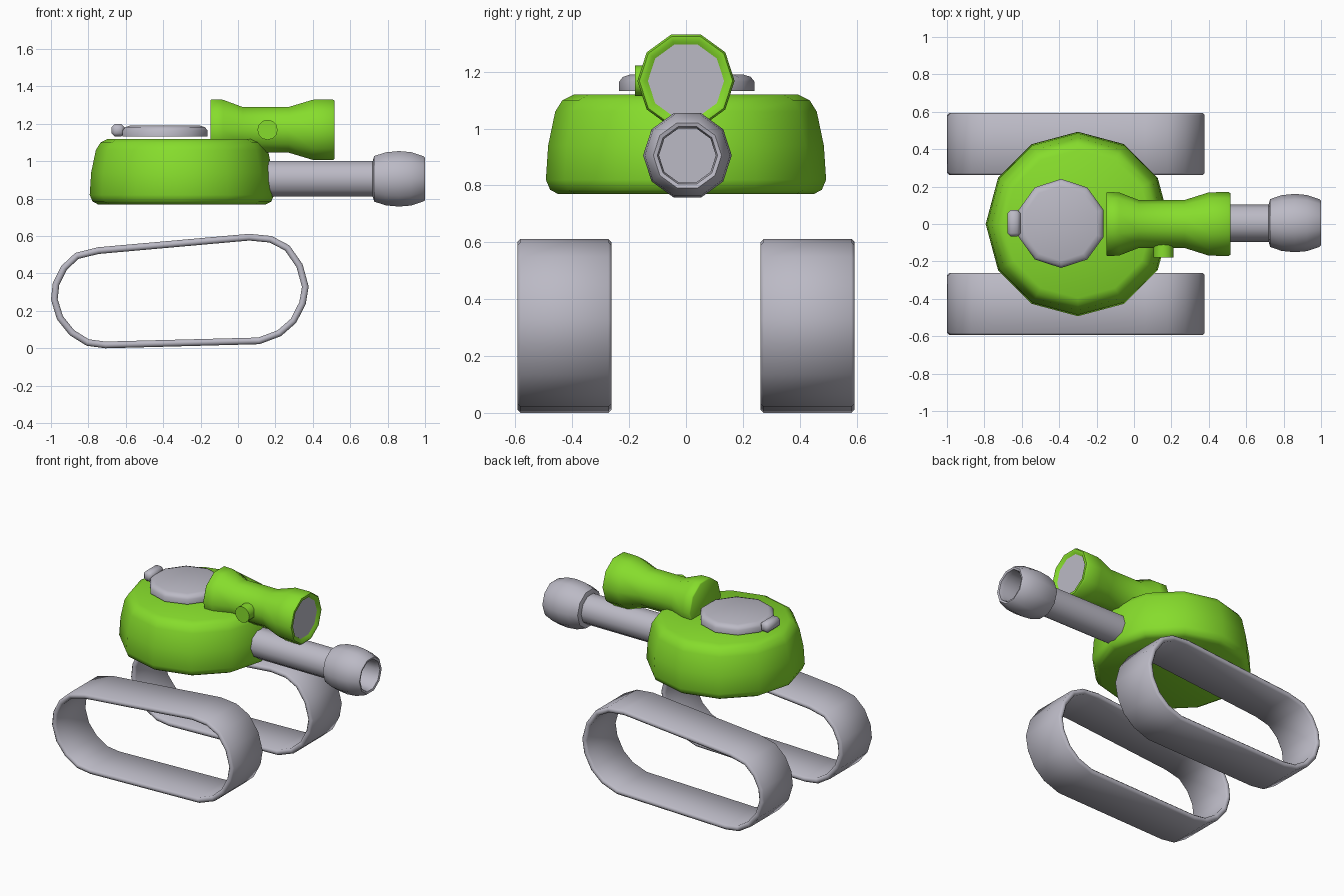
import bpy, bmesh
from math import sin, cos, pi, radians
from mathutils import Vector

cube = bpy.data.objects.get("Cube")
if cube:
    bpy.data.objects.remove(cube, do_unlink=True)


def material(name, rgb):
    mat = bpy.data.materials.new(name)
    mat.use_nodes = True
    mat.diffuse_color = (*rgb, 1)
    mat.node_tree.nodes["Principled BSDF"].inputs["Base Color"].default_value = (*rgb, 1)
    return mat


green = material("bright green", (0.24, 0.72, 0.025))
grey = material("cool grey", (0.50, 0.49, 0.56))


def finish(name, bm, mat, angle=55):
    bmesh.ops.recalc_face_normals(bm, faces=bm.faces)
    mesh = bpy.data.meshes.new(name)
    bm.to_mesh(mesh)
    bm.free()
    mesh.materials.append(mat)
    obj = bpy.data.objects.new(name, mesh)
    bpy.context.collection.objects.link(obj)
    bpy.ops.object.select_all(action='DESELECT')
    obj.select_set(True)
    bpy.context.view_layer.objects.active = obj
    bpy.ops.object.shade_smooth_by_angle(angle=radians(angle))
    return obj


def loft(name, rings, mat, loop=False):
    """Skin a row of rings; cap both ends unless the row closes on itself."""
    bm = bmesh.new()
    rows = [[bm.verts.new(p) for p in ring] for ring in rings]
    for a, b in zip(rows, rows[1:] + rows[:1] if loop else rows[1:]):
        for i in range(len(a)):
            j = (i + 1) % len(a)
            bm.faces.new((a[i], a[j], b[j], b[i]))
    if not loop:
        bm.faces.new(rows[0])
        bm.faces.new(rows[-1])
    return finish(name, bm, mat)


def lathe(name, profile, centre, axis, sides, mat, phase=0.0):
    """Turn (position, radius) pairs about an axis through the centre."""
    rings = []
    for t, r in profile:
        ring = []
        for i in range(sides):
            a = 2 * pi * i / sides + phase
            u, v = r * cos(a), r * sin(a)
            local = {"x": (t, u, v), "y": (u, t, v), "z": (u, v, t)}[axis]
            ring.append(Vector(centre) + Vector(local))
        rings.append(ring)
    return loft(name, rings, mat)


# Turret body
lathe("turret", [(0.77, 0.45), (0.785, 0.478), (0.82, 0.493), (0.94, 0.485),
                 (1.06, 0.46), (1.10, 0.435), (1.12, 0.395)],
      (-0.3, 0, 0), "z", 12, green)

# Hatch with its hinge tab
lathe("hatch", [(1.132, 0.238), (1.165, 0.238), (1.182, 0.225), (1.19, 0.20)],
      (-0.39, 0.003, 0), "z", 10, grey, pi / 10)
bm = bmesh.new()
bmesh.ops.create_cube(bm, size=1)
for v in bm.verts:
    v.co = Vector((-0.642, 0.004, 1.166)) + v.co * Vector((0.07, 0.142, 0.068))
bmesh.ops.bevel(bm, geom=bm.edges[:], offset=0.018, segments=1, affect='EDGES')
finish("hatch_hinge", bm, grey)

# Sight tube, flared at both ends, with a recessed lens and side knob
lathe("sight_tube", [(-0.148, 0.165), (-0.142, 0.171), (-0.08, 0.169), (0.025, 0.128),
                     (0.27, 0.128), (0.40, 0.169), (0.505, 0.171), (0.517, 0.164),
                     (0.517, 0.146), (0.50, 0.133)],
      (0, 0, 1.168), "x", 10, green)
lathe("sight_lens", [(0.495, 0.134), (0.503, 0.134)], (0, 0, 1.168), "x", 10, grey)
lathe("sight_knob", [(-0.18, 0.054), (-0.08, 0.054)], (0.158, 0, 1.168), "y", 12, green)

# Gun barrel and hollow bulbous muzzle
lathe("barrel", [(0.05, 0.1), (0.75, 0.1)], (0, 0.005, 0.906), "x", 10, grey)
lathe("muzzle", [(0.72, 0.10), (0.728, 0.128), (0.79, 0.149), (0.86, 0.156), (0.925, 0.15),
                 (0.99, 0.128), (1.0, 0.12), (0.996, 0.106), (0.97, 0.10), (0.78, 0.10)],
      (0, 0.005, 0.906), "x", 10, grey)

# Track bands: a soft rectangular section swept round a loop
outline = [(-1.0, 0.26), (-0.99, 0.35), (-0.945, 0.44), (-0.87, 0.51), (-0.75, 0.54),
           (0.06, 0.612), (0.18, 0.60), (0.275, 0.55), (0.345, 0.45), (0.378, 0.33),
           (0.362, 0.235), (0.31, 0.135), (0.23, 0.065), (0.115, 0.022),
           (-0.71, 0.0), (-0.81, 0.014), (-0.90, 0.07), (-0.968, 0.155)]
thick, soft = 0.036, 0.011
for side, name in ((1, "left_track"), (-1, "right_track")):
    y0, y1 = 0.262, 0.593
    section = [(0, y0 + soft), (0, y1 - soft), (soft, y1), (thick - soft, y1),
               (thick, y1 - soft), (thick, y0 + soft), (thick - soft, y0), (soft, y0)]
    rings = []
    for i, p in enumerate(outline):
        p = Vector(p)
        before = (p - Vector(outline[i - 1])).normalized()
        after = (Vector(outline[(i + 1) % len(outline)]) - p).normalized()
        run = (before + after).normalized()
        inward = Vector((run.y, -run.x))
        rings.append([(p.x + inward.x * d, side * y, p.y + inward.y * d) for d, y in section])
    loft(name, rings, grey, loop=True)
